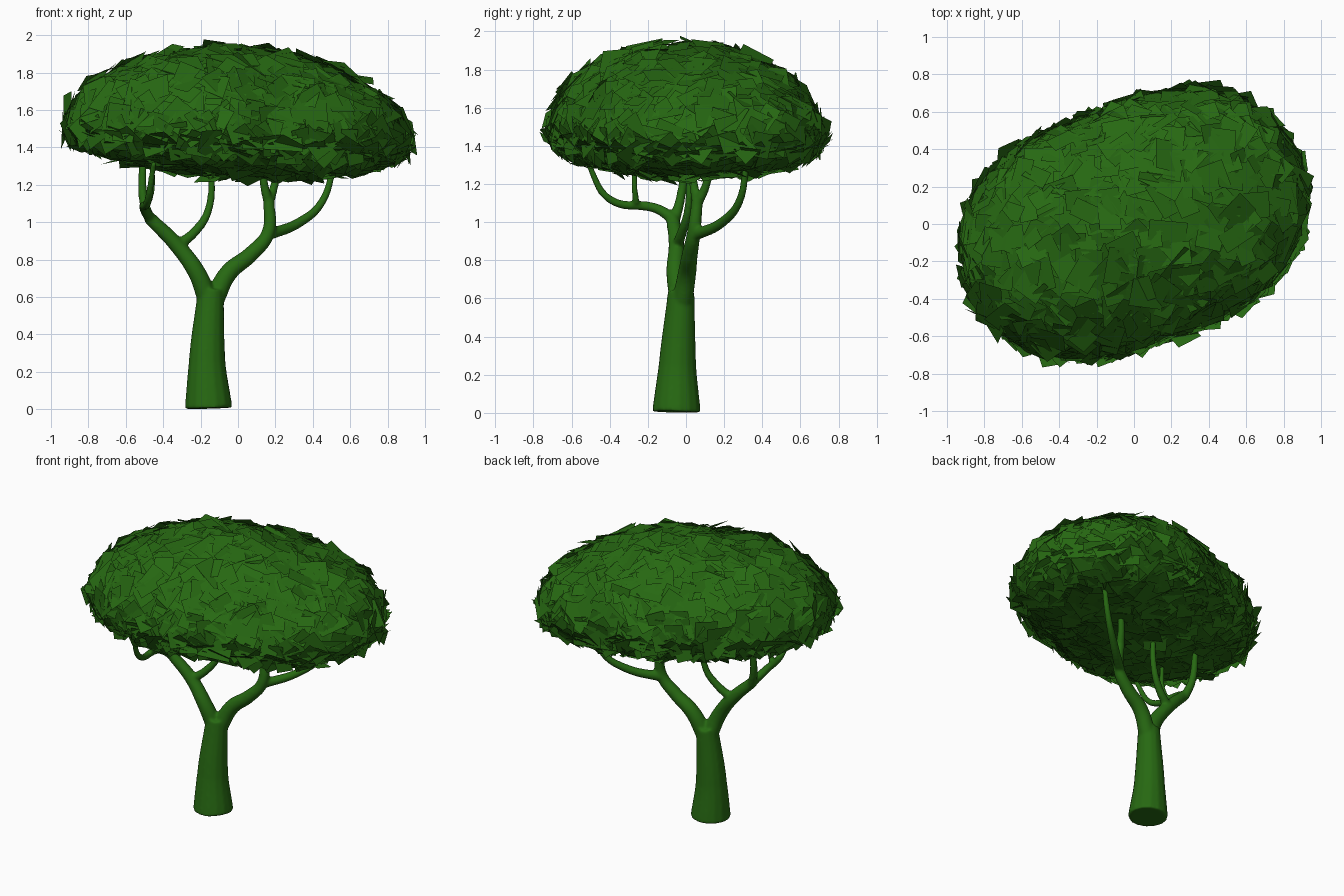
import bpy, bmesh, math, random
from mathutils import Vector, Matrix

random.seed(7)
if "Cube" in bpy.data.objects:
    bpy.data.objects.remove(bpy.data.objects["Cube"], do_unlink=True)

green = bpy.data.materials.new("leaf green")
green.use_nodes = True
colour = (0.02, 0.14, 0.006, 1)
green.diffuse_color = colour
green.node_tree.nodes["Principled BSDF"].inputs["Base Color"].default_value = colour

curve = bpy.data.curves.new("trunk_path", "CURVE")
curve.dimensions = "3D"
curve.bevel_depth = 1
curve.bevel_resolution = 5
curve.resolution_u = 8
curve.use_fill_caps = True


def add_limb(start_radius, end_radius, *points):
    """Add a smooth tube through the points, tapering evenly along its length."""
    spline = curve.splines.new("BEZIER")
    spline.bezier_points.add(len(points) - 1)
    for i, (knot, place) in enumerate(zip(spline.bezier_points, points)):
        t = i / (len(points) - 1)
        knot.co = place
        knot.radius = start_radius + (end_radius - start_radius) * t
        knot.handle_left_type = knot.handle_right_type = "AUTO"


# Trunk
add_limb(.128, .07, (-.157, -.05, .005), (-.165, -.045, .25), (-.145, -.025, .64))
# Limb on the right, with its long forward-reaching end and small shoots
add_limb(.055, .035, (-.16, -.03, .58), (-.22, -.055, .73), (-.33, -.05, .88), (-.47, -.07, 1.02))
add_limb(.032, .015, (-.46, -.06, 1.01), (-.5, -.15, 1.07), (-.48, -.4, 1.12), (-.45, -.52, 1.32))
add_limb(.018, .015, (-.48, -.26, 1.1), (-.46, -.27, 1.18), (-.46, -.27, 1.32))
add_limb(.03, .02, (-.47, -.06, 1.01), (-.505, -.03, 1.12), (-.51, 0, 1.32))
add_limb(.03, .017, (-.33, -.05, .87), (-.23, -.02, .95), (-.16, .01, 1.06), (-.14, .02, 1.32))
# Limb on the left, with its twin tips and outer shoot
add_limb(.055, .03, (-.13, -.02, .58), (-.05, .005, .73), (.07, .02, .83), (.16, .04, .94),
         (.165, .06, 1.12))
add_limb(.028, .018, (.165, .06, 1.1), (.14, .04, 1.2), (.13, .03, 1.34))
add_limb(.028, .018, (.165, .06, 1.1), (.19, .1, 1.18), (.23, .14, 1.34))
add_limb(.032, .016, (.15, .04, .93), (.33, .19, 1), (.45, .28, 1.11), (.52, .32, 1.34))

trunk = bpy.data.objects.new("trunk_and_branches", curve)
bpy.context.collection.objects.link(trunk)
bpy.ops.object.select_all(action="DESELECT")
bpy.context.view_layer.objects.active = trunk
trunk.select_set(True)
bpy.ops.object.convert(target="MESH")
trunk = bpy.context.object
trunk.data.materials.clear()
trunk.data.materials.append(green)
# Fuse the tubes into one skin with soft forks
remesh = trunk.modifiers.new("fuse", "REMESH")
remesh.mode = "VOXEL"
remesh.voxel_size = 0.009
remesh.use_smooth_shade = True
smooth = trunk.modifiers.new("soften", "SMOOTH")
smooth.factor = 0.5
smooth.iterations = 6


def add_object(name, bm):
    mesh = bpy.data.meshes.new(name)
    bm.to_mesh(mesh)
    bm.free()
    mesh.materials.append(green)
    obj = bpy.data.objects.new(name, mesh)
    bpy.context.collection.objects.link(obj)


def canopy_point(direction, scale=1.0):
    """Map a direction to the crown: an oval dome with a flatter underside."""
    d = direction.normalized()
    reach = .806 + .164 * math.cos(2 * (math.atan2(d.y, d.x) - .36))
    height = .5 if d.z > 0 else .21
    x = d.x * reach * scale
    return Vector((x, d.y * reach * scale, 1.45 - .05 * x + height * d.z * scale))


# Inner body that closes the gaps between the leaves
bm = bmesh.new()
bmesh.ops.create_icosphere(bm, subdivisions=4, radius=1)
for v in bm.verts:
    v.co = canopy_point(v.co, .94)
add_object("canopy_core", bm)

# Leaf cards laid over the dome like shingles
bm = bmesh.new()
count = 1150
for k in range(count):
    # Even spiral of directions over the sphere
    z = 1 - 2 * (k + .5) / count
    angle = k * math.pi * (3 - math.sqrt(5))
    ring = math.sqrt(1 - z * z)
    d = Vector((ring * math.cos(angle), ring * math.sin(angle), z))
    centre = canopy_point(d, random.uniform(.94, .99))
    # Surface normal from neighbouring points, tilted a little at random
    side = d.cross(Vector((0, 0, 1))).normalized() * .05
    up = side.cross(d)
    across = canopy_point(d + side) - canopy_point(d - side)
    along = canopy_point(d + up) - canopy_point(d - up)
    normal = across.cross(along).normalized()
    normal += Vector([random.gauss(0, .17) for _ in range(3)])
    turn = Matrix.Rotation(random.uniform(0, math.tau), 3, "Z")
    frame = normal.to_track_quat("Z", "Y").to_matrix() @ turn
    w, h = random.uniform(.045, .075), random.uniform(.06, .11)
    corners = [(-w, -h, 0), (w, -h, 0), (w, h, 0), (-w, h, 0)]
    bm.faces.new([bm.verts.new(centre + frame @ Vector(c)) for c in corners])
add_object("canopy_leaves", bm)
